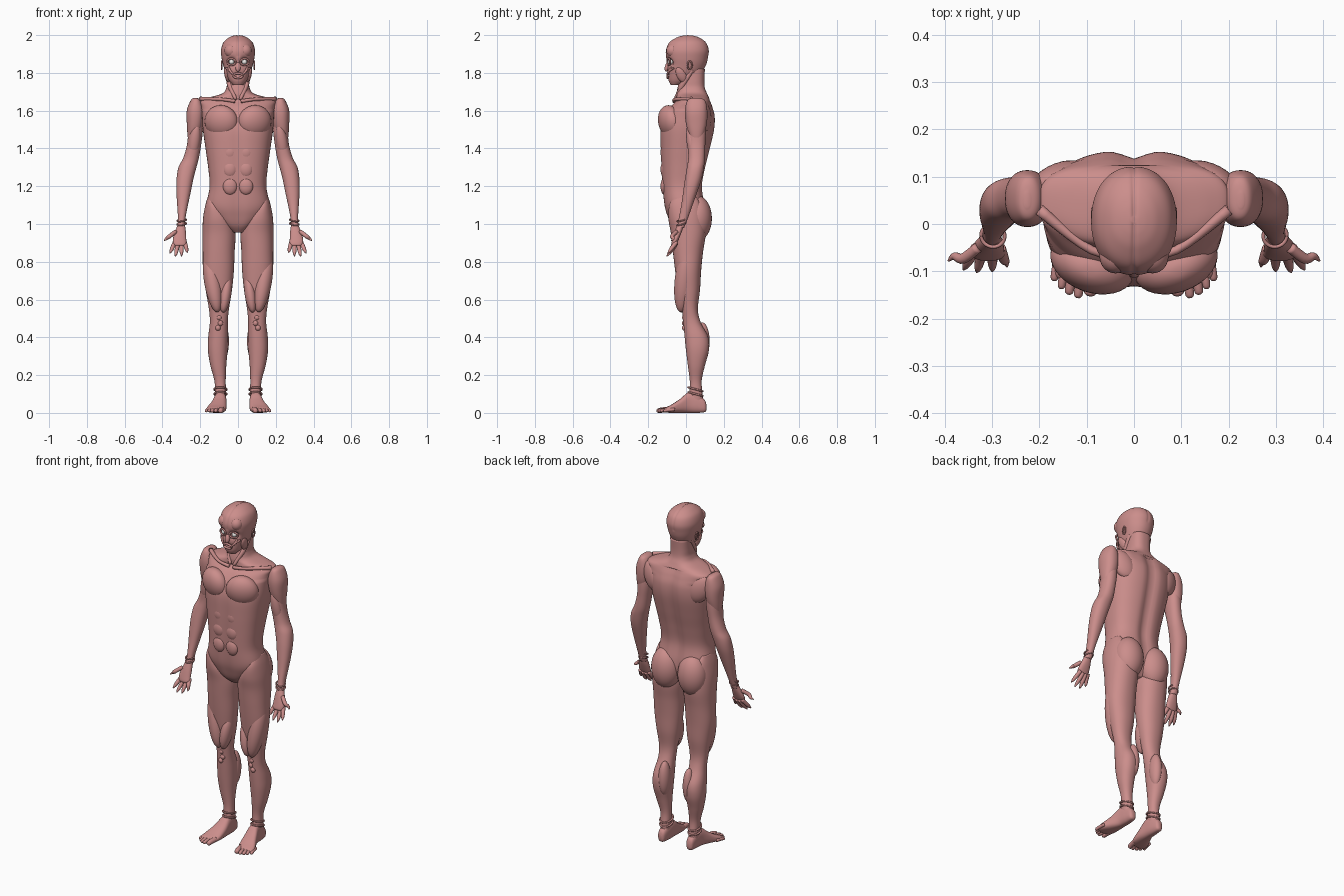
import bpy, math
from mathutils import Vector, Euler, Matrix

muscle = bpy.data.materials.new("muscle")
muscle.diffuse_color = (0.6, 0.27, 0.26, 1)
white = bpy.data.materials.new("eye_white")
white.diffuse_color = (0.85, 0.82, 0.8, 1)


def spline(rows, sub):
    """Catmull-Rom through rows of numbers."""
    out = []
    for i in range(len(rows) - 1):
        a, b, c, d = rows[max(i - 1, 0)], rows[i], rows[i + 1], rows[min(i + 2, len(rows) - 1)]
        for k in range(sub):
            t = k / sub
            out.append([0.5 * (2 * q + (r - p) * t + (2 * p - 5 * q + 4 * r - s) * t * t
                        + (3 * q - p - 3 * r + s) * t ** 3) for p, q, r, s in zip(a, b, c, d)])
    return out + [list(rows[-1])]


def skin(name, rings, mirror=False, mat=muscle):
    n = len(rings[0])
    verts = [v for r in rings for v in r]
    faces = [(i * n + j, i * n + (j + 1) % n, (i + 1) * n + (j + 1) % n, (i + 1) * n + j)
             for i in range(len(rings) - 1) for j in range(n)]
    faces += [tuple(range(n))[::-1], tuple(range(len(verts) - n, len(verts)))]
    me = bpy.data.meshes.new(name)
    me.from_pydata(verts, [], faces)
    me.materials.append(mat)
    me.shade_smooth()
    ob = bpy.data.objects.new(name, me)
    bpy.context.collection.objects.link(ob)
    if mirror:
        m = ob.modifiers.new("mirror", 'MIRROR')
        m.use_mirror_merge = False
    return ob


def loft(name, rows, mirror=True, power=2.2, axis='z', shape=None, n=48, sub=6):
    """Rows: position, min/max of the first and second cross axis."""
    rings = []
    for h, a0, a1, b0, b1 in spline(rows, sub):
        ring = []
        for j in range(n):
            t = 2 * math.pi * j / n
            c, s = math.cos(t), math.sin(t)
            a = (a0 + a1) / 2 + (a1 - a0) / 2 * math.copysign(abs(c) ** (2 / power), c)
            b = (b0 + b1) / 2 + (b1 - b0) / 2 * math.copysign(abs(s) ** (2 / power), s)
            v = Vector((a, b, h)) if axis == 'z' else Vector((a, h, b))
            ring.append(shape(v) if shape else v)
        rings.append(ring)
    return skin(name, rings, mirror)


def tube(name, pts, mirror=True, n=12):
    """Round strand; each point is x, y, z, radius."""
    p = spline(pts, 5)
    rings = []
    for i, q in enumerate(p):
        d = Vector(p[min(i + 1, len(p) - 1)][:3]) - Vector(p[max(i - 1, 0)][:3])
        rot = d.to_track_quat('Z', 'Y')
        rings.append([Vector(q[:3]) + rot @ Vector((math.cos(k * 2 * math.pi / n) * q[3],
                     math.sin(k * 2 * math.pi / n) * q[3], 0)) for k in range(n)])
    return skin(name, rings, mirror)


def ball(name, loc, rad, rot=(0, 0, 0), mirror=True, mat=muscle):
    m = Euler([math.radians(r) for r in rot]).to_matrix()
    rings = []
    for i in range(1, 20):
        f = math.pi * i / 20
        rings.append([Vector(loc) + m @ Vector((rad[0] * math.sin(f) * math.cos(k * math.pi / 16),
                     rad[1] * math.sin(f) * math.sin(k * math.pi / 16), -rad[2] * math.cos(f)))
                     for k in range(32)])
    return skin(name, rings, mirror, mat)


def band(name, loc, rx, ry, r, rot=(0, 0, 0), mirror=True):
    """Elliptical ring muscle or strap."""
    m = Euler([math.radians(a) for a in rot]).to_matrix()
    pts = []
    for i in range(25):
        t = math.pi * i / 12
        pts.append((*(Vector(loc) + m @ Vector((rx * math.cos(t), ry * math.sin(t), 0))), r))
    return tube(name, pts, mirror, 8)


# Torso with spine and sternum grooves
def torso_shape(v):
    g = math.exp(-(v.x / 0.03) ** 2)
    if v.z < 1.66:
        v.y += -0.018 * g if v.y > 0.03 else (0.006 * g if v.y < -0.03 else 0)
    if v.z > 1.6 and v.z < 1.72 and abs(v.x) > 0.1:
        v.y += 0.1 * (abs(v.x) - 0.1)
    return v


torso = [(0.955, .03, -.05, .06), (0.99, .08, -.08, .085), (1.04, .135, -.1, .1), (1.1, .165, -.116, .1),
         (1.2, .15, -.126, .088), (1.3, .158, -.132, .105), (1.4, .172, -.136, .13), (1.5, .186, -.136, .152),
         (1.57, .19, -.118, .155), (1.62, .195, -.085, .142), (1.65, .2, -.055, .13), (1.668, .16, -.05, .122),
         (1.69, .085, -.05, .112), (1.72, .062, -.045, .1), (1.76, .058, -.035, .097), (1.82, .058, -.02, .1)]
loft("torso", [(z, -w, w, a, b) for z, w, a, b in torso], False, 2.5, shape=torso_shape, n=72)
ball("chest_muscle", (.088, -.083, 1.54), (.092, .06, .09), (12, 0, 20))
ball("shoulder_blade_muscle", (.155, .095, 1.57), (.06, .035, .085), (0, 25, -20))
ball("buttock", (.087, .06, 1.03), (.085, .077, .12))
for z in (1.2, 1.29, 1.38):
    ball("abdominal", (.042, -.113, z), (.038, .022, .046))
tube("collar_bone", [(.015, -.062, 1.65, .01), (.09, -.055, 1.66, .009), (.2, .03, 1.662, .012)])
tube("neck_strap", [(.055, .035, 1.82, .012), (.045, -.015, 1.74, .014), (.012, -.058, 1.66, .008)])


# Head with hollow eye sockets and a middle seam
def head_shape(v):
    if v.y < -0.04:
        d = math.hypot(abs(v.x) - 0.035, v.z - 1.858)
        v.y += 0.035 * math.exp(-(d / 0.018) ** 2)
        v.y += 0.012 * math.exp(-(v.x / 0.02) ** 2 - ((v.z - 1.79) / .012) ** 2)
    if v.z > 1.88:
        v -= (v - Vector((0, .01, 1.87))) * 0.03 * math.exp(-(v.x / 0.005) ** 2)
    return v


head = [(1.735, .026, -.08, -.035), (1.76, .047, -.092, .02), (1.8, .066, -.097, .08), (1.84, .078, -.098, .105),
        (1.88, .087, -.105, .116), (1.92, .09, -.107, .121), (1.96, .078, -.09, .107), (1.985, .052, -.055, .075),
        (1.996, .028, -.025, .045), (2.0, .006, .004, .016)]
loft("head", [(z, -w, w, a, b) for z, w, a, b in head], False, 2.15, shape=head_shape, n=96)
ball("eye", (.034, -.083, 1.858), (.014, .014, .014), mat=white)
band("eye_ring", (.035, -.091, 1.858), .023, .017, .005, (90, 0, 18))
band("mouth_ring", (0, -.097, 1.785), .024, .012, .006, (90, 0, 0), False)
ball("nose", (0, -.1, 1.832), (.014, .012, .026), (-15, 0, 0), False)
ball("forehead_muscle", (.036, -.065, 1.917), (.036, .04, .038), (-12, 0, 25))
ball("temple_muscle", (.062, .0, 1.9), (.026, .055, .05))
ball("jaw_muscle", (.058, -.025, 1.79), (.014, .025, .045), (25, 12, 0))
for a, b in ((.05, 1.832), (.062, 1.825)):
    tube("cheek_strand", [(a, -.077 + (a - .05), b, .005), (.042, -.09, 1.81, .006), (.024, -.1, 1.79, .004)])
band("ear_ring", (.087, .02, 1.84), .012, .022, .004, (90, 0, 90))

# Arms
loft("shoulder_cap", [(1.668, .22, .232, .035, .065), (1.655, .197, .25, .008, .1), (1.6, .178, .271, -.006, .113),
                      (1.53, .185, .271, 0, .11), (1.46, .205, .266, .02, .092), (1.41, .225, .256, .035, .075)])
loft("arm", [(1.6, .19, .25, .02, .1), (1.5, .186, .262, .01, .105), (1.42, .195, .27, .01, .102),
             (1.35, .207, .29, .012, .1), (1.3, .22, .315, .005, .095), (1.24, .236, .325, -.005, .083),
             (1.17, .25, .326, -.015, .06), (1.1, .265, .322, -.025, .035), (1.03, .278, .318, -.038, .01),
             (.98, .28, .322, -.048, -.01)])
ball("upper_arm_front", (.232, .03, 1.43), (.03, .026, .1), (8, -8, 0))
for z in (1.0, 1.02):
    band("wrist_strap", (.298, -.025, z), .025, .024, .004, (15, 8, 0))
loft("palm", [(1.0, .282, .318, -.045, -.01), (.96, .276, .333, -.06, -.022), (.92, .274, .345, -.072, -.038),
              (.895, .274, .342, -.078, -.05), (.885, .282, .335, -.076, -.056)], n=32)
for bx, bz, tx, ty, tz in ((.282, .905, .268, -.09, .848), (.299, .9, .299, -.1, .83),
                           (.317, .9, .332, -.102, .828), (.334, .905, .36, -.097, .845),
                           (.33, .96, .392, -.078, .912)):
    tube("finger", [(bx, -.05, bz, .011), ((bx + tx) / 2, -.073, (bz + tz) / 2, .011),
                    (.2 * bx + .8 * tx, ty + .01, .2 * bz + .8 * tz, .008), (tx, ty, tz, .002)])

# Legs
loft("leg", [(1.15, .115, .158, -.06, .05), (1.1, .085, .173, -.088, .08), (1.03, .035, .185, -.093, .1),
             (.95, .014, .188, -.08, .105), (.85, .018, .187, -.069, .09), (.75, .022, .185, -.057, .08),
             (.65, .032, .171, -.042, .074), (.55, .048, .154, -.022, .063), (.48, .054, .149, -.014, .078),
             (.4, .052, .158, -.007, .118), (.33, .055, .159, 0, .121), (.25, .062, .146, .01, .1),
             (.17, .065, .125, .02, .083), (.1, .064, .121, .018, .088), (.04, .068, .118, .02, .092)])
ball("inner_thigh_muscle", (.065, -.015, .63), (.03, .04, .1), (-6, -8, 0))
ball("outer_thigh_muscle", (.135, -.01, .7), (.045, .05, .17), (-6, 9, 0))
ball("calf_muscle", (.08, .085, .38), (.032, .04, .1))
for x, z in ((.1, .505), (.093, .475), (.106, .45)):
    ball("kneecap", (x, -.009, z), (.014, .012, .015))
for z in (.1, .125):
    band("ankle_strap", (.093, .05, z), .033, .04, .005, (-15, 0, 0))

# Feet
loft("foot", [(.108, .083, .103, .015, .045), (.098, .072, .114, .004, .07), (.06, .064, .12, 0, .1),
              (.015, .061, .126, 0, .11), (-.03, .06, .143, 0, .075), (-.075, .064, .164, 0, .045),
              (-.105, .074, .168, .002, .03), (-.118, .085, .155, .006, .022)], power=2.6, axis='y')
for x, y, r in ((.09, -.152, .014), (.115, -.156, .01), (.134, -.149, .01), (.15, -.137, .009), (.165, -.12, .009)):
    tube("toe", [(x - .006, y + .06, .018, r), (x, y + .025, .015, r), (x + .003, y + .006, .011, r * .9),
                 (x + .004, y, .01, r * .4)])
